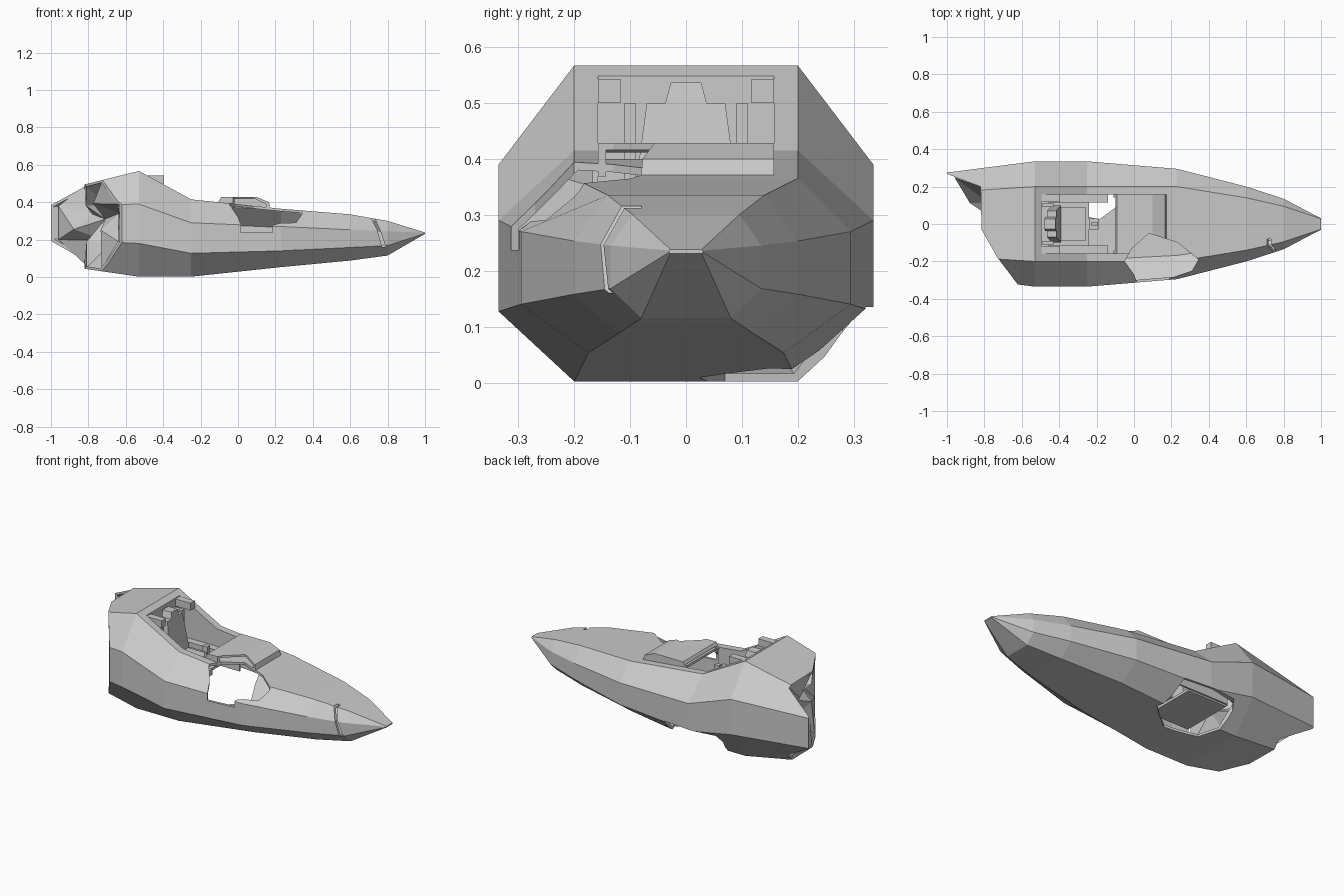
import bpy, bmesh
from mathutils import Vector

if "Cube" in bpy.data.objects:
    bpy.data.objects.remove(bpy.data.objects["Cube"])


def make(name, verts, faces):
    me = bpy.data.meshes.new(name)
    bm = bmesh.new()
    vs = [bm.verts.new(v) for v in verts]
    for f in faces:
        bm.faces.new([vs[i] for i in f])
    bmesh.ops.recalc_face_normals(bm, faces=bm.faces)
    bm.to_mesh(me)
    bm.free()
    ob = bpy.data.objects.new(name, me)
    bpy.context.collection.objects.link(ob)
    return ob


def loft(name, rings):
    n = len(rings[0])
    verts = [p for r in rings for p in r]
    faces = [[k * n + i, k * n + (i + 1) % n, (k + 1) * n + (i + 1) % n, (k + 1) * n + i]
             for k in range(len(rings) - 1) for i in range(n)]
    faces += [list(range(n)), list(range(len(verts) - n, len(verts)))]
    return make(name, verts, faces)


def prism(name, pts, a, b, axis='Z'):
    def at(p, h):
        return (p[0], p[1], h) if axis == 'Z' else (p[0], h, p[1])
    return loft(name, [[at(p, a) for p in pts], [at(p, b) for p in pts]])


def box(name, x0, x1, y0, y1, z0, z1):
    return prism(name, [(x0, y0), (x1, y0), (x1, y1), (x0, y1)], z0, z1)


def cut(ob, cutter, keep=False):
    m = ob.modifiers.new("cut", 'BOOLEAN')
    m.operation, m.solver, m.object = 'DIFFERENCE', 'EXACT', cutter
    cutter.hide_render = True
    bpy.context.view_layer.objects.active = ob
    bpy.ops.object.modifier_apply(modifier=m.name)
    if not keep:
        bpy.data.objects.remove(cutter)


def octagon(x, yt, zt, ys, zu, zl, yb, zb, t=0.0):
    half = [(yb - t / 2, zb + t), (ys - t, zl + t / 3), (ys - t, zu - t / 3), (yt - t / 2, zt - t)]
    return [(x, y, z) for y, z in half] + [(x, -y, z) for y, z in reversed(half)]


# hull: eight-sided sections x, top y/z, side y, side upper/lower z, bottom y/z
S = [(-1.0, .17, .45, .275, .38, .20, .15, .07),
     (-.53, .20, .567, .335, .39, .18, .20, .002),
     (-.25, .20, .415, .335, .29, .127, .20, .002),
     (.23, .20, .365, .295, .27, .14, .175, .053),
     (.60, .14, .335, .20, .253, .158, .12, .088),
     (.80, .095, .30, .135, .245, .168, .08, .115),
     (1.0, .028, .238, .03, .236, .233, .028, .231)]
hull = loft("hull", [octagon(*s) for s in S])
inner = [(-1.1,) + S[0][1:]] + S[:-1]
cut(hull, loft("hull_hollow", [octagon(*s, t=.014) for s in inner]))

# torn rear end
cut(hull, prism("rear_tear", [(-1.3, .268), (-1.0, .268), (-.82, .2), (-.815, -.03),
                              (-.73, -.18), (-.62, -.325), (-.62, -.6), (-1.3, -.6)], -.2, .9))
# cockpit opening
cut(hull, box("cockpit_opening", -.495, -.1, -.157, .157, .31, .9))
# blast hole in the upper front side
upper = prism("upper_blast", [(.0, -.27), (-.05, -.2), (-.01, -.13), (.08, -.05), (.234, -.1),
                              (.345, -.19), (.31, -.25), (.19, -.29), (.13, -.4), (.05, -.4)],
              .237, .8)
cut(hull, upper, keep=True)
# exit hole through the lower far side
cut(hull, prism("lower_blast", [(-.44, .28), (-.36, .42), (-.1, .42), (-.06, .24), (-.03, .15),
                                (-.11, .08), (-.185, .025), (-.3, .05), (-.38, .07)], -.1, .135))
# crack in the nose
cut(hull, prism("nose_crack", [(.69, .36), (.745, .25), (.77, .16), (.79, .16), (.76, .25),
                               (.71, .36)], -.4, -.08, 'Y'))

# cowl ahead of the cockpit, hollow and cut by the blast
cowl = prism("cowl", [(-.1, .37), (-.11, .395), (-.09, .428), (.1, .428), (.165, .40),
                      (.175, .365)], -.157, .157, 'Y')
cut(cowl, prism("cowl_hollow", [(-.2, .30), (-.2, .39), (-.08, .416), (.095, .416), (.15, .39),
                                (.155, .30)], -.143, .143, 'Y'))
cut(cowl, upper)

# crumpled bulkhead in the torn rear
rim = [(-.96, .25, .38), (-.82, .2, .485), (-.81, -.03, .485), (-.73, -.17, .505),
       (-.64, -.3, .39), (-.64, -.3, .19), (-.73, -.17, .04), (-.81, -.03, .05),
       (-.82, .2, .07), (-.96, .25, .2)]
dent = [Vector(p).lerp(Vector((-.72, 0, .3)), .55) + Vector((.05 * (-1) ** i, 0, 0))
        for i, p in enumerate(rim)]
n = len(rim)
fan = []
for i in range(n):
    j = (i + 1) % n
    fan += [[i, j, n + i], [j, n + j, n + i], [n + i, n + j, 2 * n]]
make("rear_bulkhead", rim + dent + [(-.71, 0, .31)], fan)

# cockpit tub
side = [(-.5, .2), (-.1, .2), (-.1, .385), (-.25, .405), (-.495, .535)]
for s, label in ((1, "left"), (-1, "right")):
    prism(label + "_tub_wall", side if s > 0 else [(-.5, .2), (-.24, .2), (-.1, .3), (-.1, .385),
          (-.25, .405), (-.495, .535)], s * .157, s * .167, 'Y')
    box(label + "_console", -.46, -.14, *sorted((s * .115, s * .157)), .28, .31)
    box(label + "_shoulder_block", -.495, -.395, *sorted((s * .117, s * .157)), .50, .543)
    box(label + "_rear_rail", -.49, -.43, *sorted((s * .09, s * .11)), .21, .50)
box("tub_floor", -.5, -.24, -.157, .157, .19, .205)
box("tub_back", -.51, -.495, -.157, .157, .2, .545)

# seat
box("seat_cushion", -.41, -.26, -.09, .09, .205, .29)


def tapered(name, x0, x1, z0, z1, y0, y1, lean):
    return loft(name, [[(x0, -y0, z0), (x1, -y0, z0), (x1, y0, z0), (x0, y0, z0)],
                       [(x0 - lean, -y1, z1), (x1 - lean, -y1, z1),
                        (x1 - lean, y1, z1), (x0 - lean, y1, z1)]])


tapered("seat_back", -.44, -.39, .28, .50, .10, .07, .025)
tapered("headrest", -.475, -.415, .50, .537, .037, .027, .005)

# control stick
box("stick_base", -.24, -.19, -.03, .03, .205, .24)
tapered("control_stick", -.222, -.208, .24, .38, .007, .005, -.005)
box("stick_grip", -.226, -.194, -.012, .012, .35, .385)
